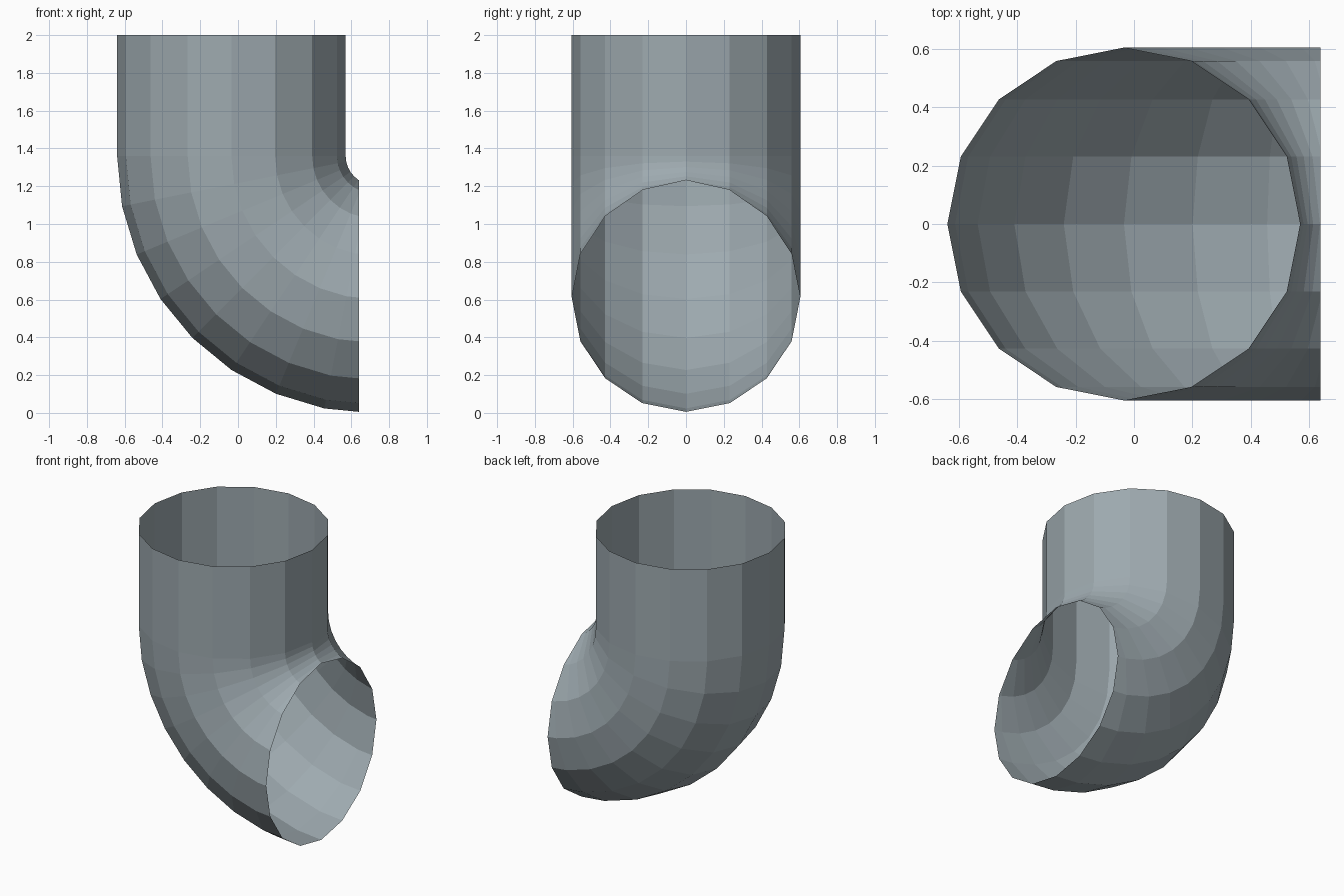
import bpy, bmesh
from math import sin, cos, pi

if "Cube" in bpy.data.objects:
    bpy.data.objects.remove(bpy.data.objects["Cube"])

SIDES, STEPS = 16, 8
TUBE_R, BEND_R = 0.605, 0.7575       # tube radius, centre-line bend radius
CX, CZ = 0.7225, 1.36                # centre of the bend
CUT_X = 0.64                         # flat cut at the side opening

bm = bmesh.new()

def ring(angle, lift=0.0):
    """One cross-section of the tube at a given bend angle."""
    verts = []
    for i in range(SIDES):
        t = 2 * pi * i / SIDES
        d = BEND_R + TUBE_R * cos(t)
        verts.append(bm.verts.new((CX - d * cos(angle), TUBE_R * sin(t),
                                   CZ - d * sin(angle) + lift)))
    return verts

# straight upper length, then the quarter bend
rings = [ring(0, 2.0 - CZ)] + [ring(pi / 2 * k / STEPS) for k in range(STEPS + 1)]
for a, b in zip(rings, rings[1:]):
    for i in range(SIDES):
        j = (i + 1) % SIDES
        bm.faces.new((a[i], b[i], b[j], a[j]))

# trim the side opening with a vertical plane
bmesh.ops.bisect_plane(bm, geom=bm.verts[:] + bm.edges[:] + bm.faces[:],
                       plane_co=(CUT_X, 0, 0), plane_no=(1, 0, 0), clear_outer=True)

# point the normals out of the tube
bm.normal_update()
left = min(bm.faces, key=lambda f: f.calc_center_median().x)
if left.normal.x > 0:
    bmesh.ops.reverse_faces(bm, faces=bm.faces[:])

mesh = bpy.data.meshes.new("pipe_elbow")
bm.to_mesh(mesh)
bm.free()

# slate blue-grey metal
slate = bpy.data.materials.new("slate_metal")
slate.diffuse_color = (0.34, 0.40, 0.43, 1)
slate.use_nodes = True
slate.node_tree.nodes["Principled BSDF"].inputs["Base Color"].default_value = slate.diffuse_color
mesh.materials.append(slate)
bpy.context.collection.objects.link(bpy.data.objects.new("pipe_elbow", mesh))
